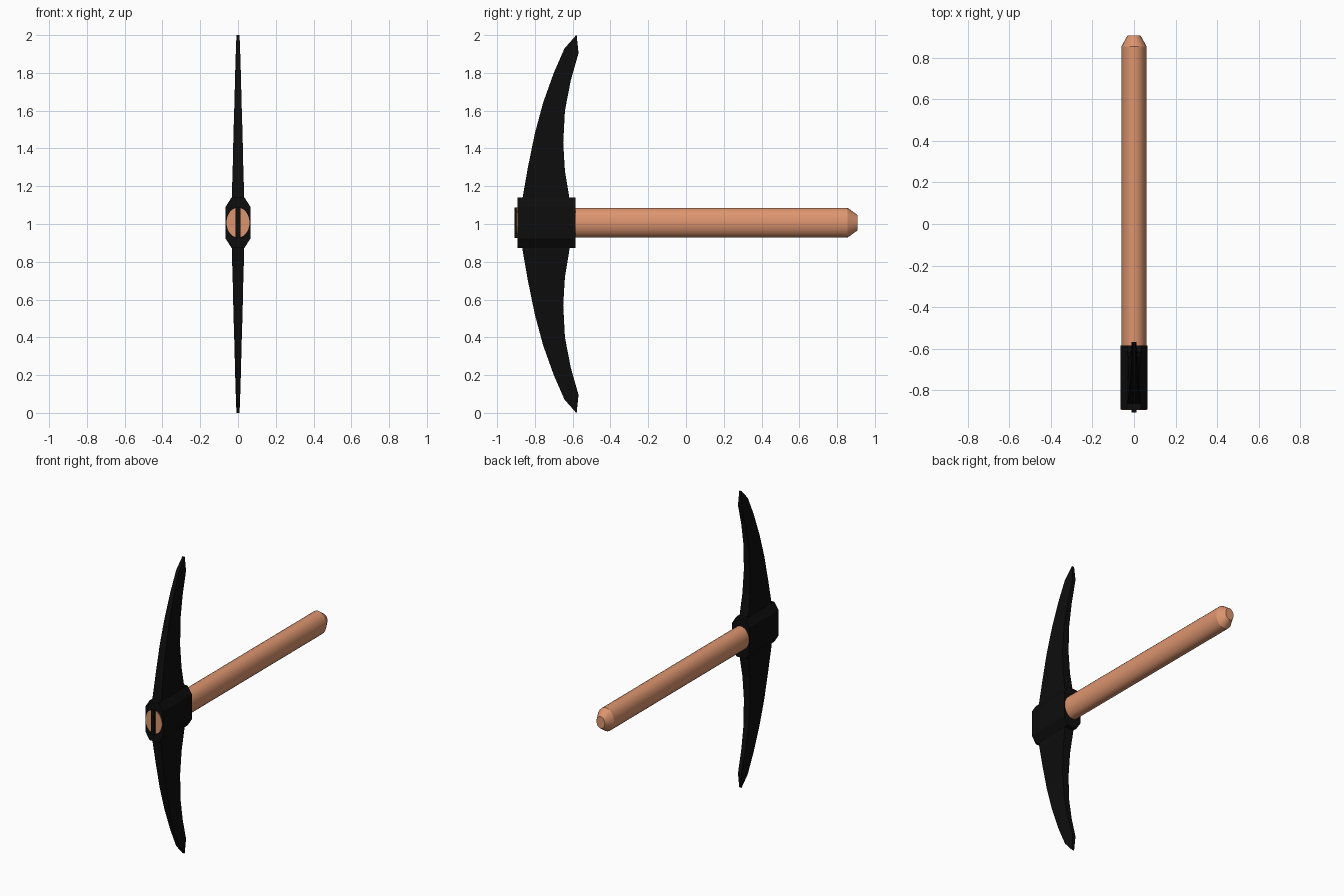
import bpy, math

if "Cube" in bpy.data.objects:
    bpy.data.objects.remove(bpy.data.objects["Cube"])

def material(name, rgb):
    m = bpy.data.materials.new(name)
    m.diffuse_color = (*rgb, 1)
    m.use_nodes = True
    m.node_tree.nodes["Principled BSDF"].inputs["Base Color"].default_value = m.diffuse_color
    return m

wood = material("wood", (0.72, 0.30, 0.16))
iron = material("black_iron", (0.004, 0.004, 0.004))

def loft(name, rings, mat, caps=(True, True)):
    """Skin a list of equal-length point rings."""
    n = len(rings[0])
    verts = [p for r in rings for p in r]
    faces = [(i * n + j, i * n + (j + 1) % n, (i + 1) * n + (j + 1) % n, (i + 1) * n + j)
             for i in range(len(rings) - 1) for j in range(n)]
    if caps[0]:
        faces.append(tuple(reversed(range(n))))
    if caps[1]:
        faces.append(tuple(range(len(verts) - n, len(verts))))
    me = bpy.data.meshes.new(name)
    me.from_pydata(verts, [], faces)
    me.materials.append(mat)
    ob = bpy.data.objects.new(name, me)
    bpy.context.collection.objects.link(ob)
    bpy.ops.object.select_all(action='DESELECT')
    ob.select_set(True)
    bpy.context.view_layer.objects.active = ob
    bpy.ops.object.mode_set(mode='EDIT')
    bpy.ops.mesh.select_all(action='SELECT')
    bpy.ops.mesh.normals_make_consistent(inside=False)
    bpy.ops.object.mode_set(mode='OBJECT')
    return ob

MID = 1.007  # height of the handle axis

# Oval wooden handle with a chamfered butt
def oval(y, rx, rz, n=24):
    return [(rx * math.cos(2 * math.pi * k / n), y, MID + rz * math.sin(2 * math.pi * k / n))
            for k in range(n)]

loft("handle", [oval(-0.897, 0.061, 0.079), oval(0.855, 0.061, 0.079),
                oval(0.909, 0.031, 0.04)], wood)
bpy.ops.object.shade_smooth_by_angle(angle=math.radians(25))

# Eight-sided iron collar around the handle
half = [(0.065, -0.085), (0.065, 0.085), (0.034, 0.134)]
outline = [(0.034, -0.134)] + half + [(-x, z) for x, z in reversed(half)] + [(-0.034, -0.134)]
loft("collar", [[(x, y, MID + z) for x, z in outline] for y in (-0.893, -0.585)], iron)

# Thin wedge driven into the handle's front end
loft("wedge", [[(x, y, MID + z) for x, z in
                ((-0.013, -0.08), (0.013, -0.08), (0.013, 0.08), (-0.013, 0.08))]
               for y in (-0.909, -0.8)], iron)

# Curved pick blade: (outer y, outer z, inner y, inner z, half thickness)
stations = [(-0.88, 1.0, -0.60, 1.0, 0.034),
            (-0.865, 1.14, -0.617, 1.135, 0.033),
            (-0.837, 1.30, -0.641, 1.28, 0.028),
            (-0.80, 1.48, -0.65, 1.43, 0.024),
            (-0.757, 1.64, -0.641, 1.60, 0.019),
            (-0.70, 1.80, -0.61, 1.76, 0.015),
            (-0.643, 1.93, -0.569, 1.905, 0.011),
            (-0.581, 2.0, -0.579, 2.0, 0.008)]
blade = loft("pick_blade", [[(-t, oy, oz), (t, oy, oz), (t, iy, iz), (-t, iy, iz)]
                            for oy, oz, iy, iz, t in stations], iron, caps=(False, True))
centre = bpy.data.objects.new("blade_mirror_centre", None)
centre.location.z = 1.0
centre.hide_render = True
bpy.context.collection.objects.link(centre)
mod = blade.modifiers.new("mirror", 'MIRROR')
mod.use_axis = (False, False, True)
mod.mirror_object = centre
